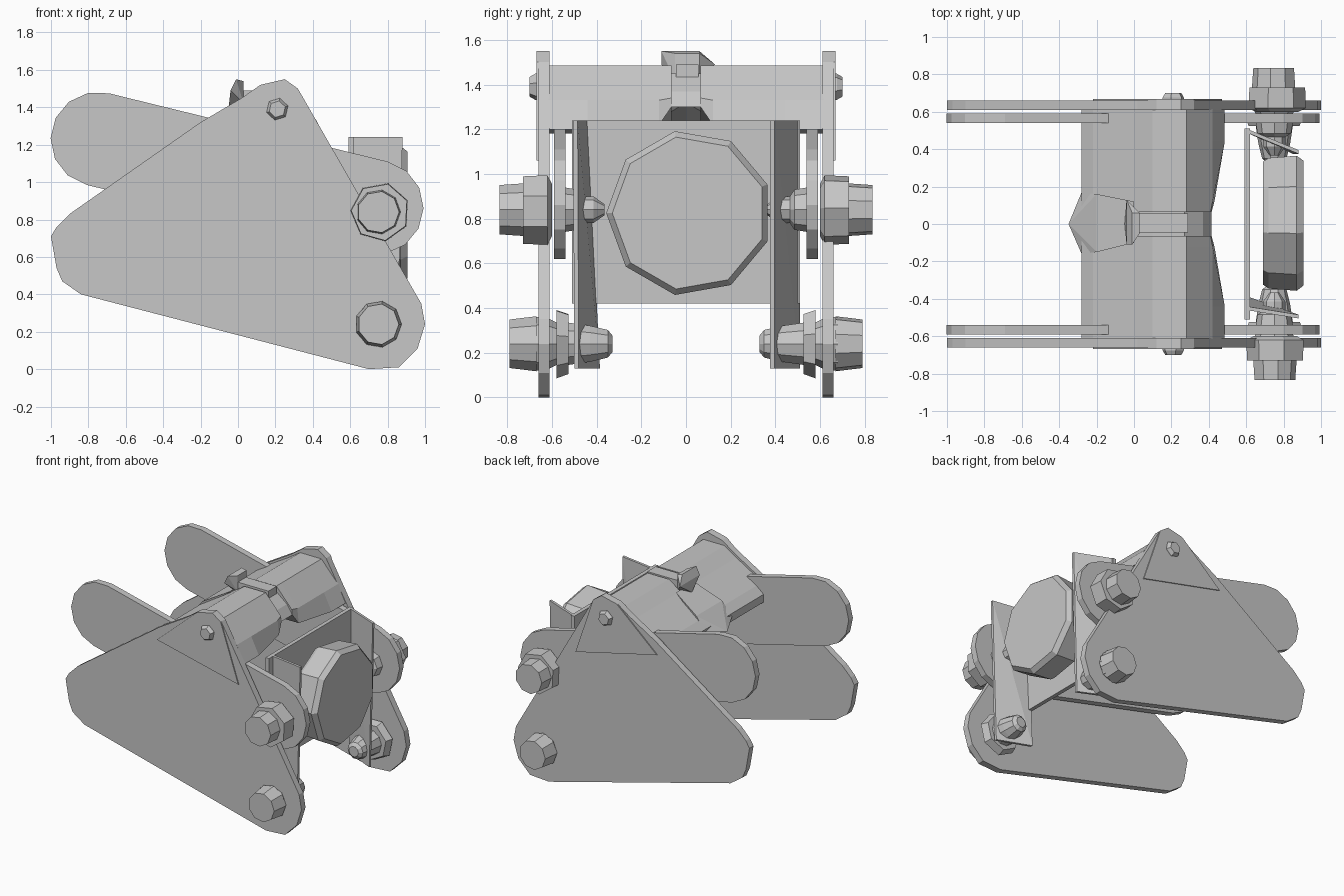
import bpy, bmesh, math
from mathutils import Vector, Matrix

if "Cube" in bpy.data.objects:
    bpy.data.objects.remove(bpy.data.objects["Cube"], do_unlink=True)

steel = bpy.data.materials.new("plain_grey")
steel.use_nodes = True
GREY = (0.57, 0.57, 0.57, 1)
steel.diffuse_color = GREY
steel.node_tree.nodes["Principled BSDF"].inputs["Base Color"].default_value = GREY


def finish(name, bm):
    bmesh.ops.recalc_face_normals(bm, faces=bm.faces[:])
    mesh = bpy.data.meshes.new(name)
    bm.to_mesh(mesh)
    bm.free()
    mesh.materials.append(steel)
    obj = bpy.data.objects.new(name, mesh)
    bpy.context.collection.objects.link(obj)
    return obj


def skin(name, loops):
    """Closed solid through matching rings of points."""
    bm = bmesh.new()
    rings = [[bm.verts.new(p) for p in loop] for loop in loops]
    bm.faces.new(rings[0])
    bm.faces.new(rings[-1])
    for a, b in zip(rings, rings[1:]):
        for i in range(len(a)):
            j = (i + 1) % len(a)
            bm.faces.new((a[i], a[j], b[j], b[i]))
    return finish(name, bm)


def loft(name, sections):
    """Solid through (y, x-z outline) sections."""
    return skin(name, [[(x, y, z) for x, z in outline] for y, outline in sections])


def plate(name, outline, y0, y1):
    return loft(name, [(y0, outline), (y1, outline)])


def lathe(name, origin, axis, rings, sides, turn=0.0):
    """Faceted solid of (distance, radius) rings along an axis."""
    rot = Vector(axis).to_track_quat("Z", "Y").to_matrix().to_4x4()
    place = Matrix.Translation(origin) @ rot
    angles = [turn + math.tau * i / sides for i in range(sides)]
    return skin(name, [[place @ Vector((r * math.cos(a), r * math.sin(a), d))
                        for a in angles] for d, r in rings])


def hull(name, points):
    bm = bmesh.new()
    for p in points:
        bm.verts.new(p)
    out = bmesh.ops.convex_hull(bm, input=bm.verts[:])
    inside = [v for v in out["geom_interior"] if isinstance(v, bmesh.types.BMVert)]
    bmesh.ops.delete(bm, geom=inside, context="VERTS")
    return finish(name, bm)


def capsule(ax, az, bx, bz, r, steps=7):
    """Outline of a round-ended bar."""
    base = math.atan2(bz - az, bx - ax)
    pts = []
    for cx, cz, start in ((bx, bz, base - math.pi / 2), (ax, az, base + math.pi / 2)):
        for i in range(steps + 1):
            t = start + math.pi * i / steps
            pts.append((cx + r * math.cos(t), cz + r * math.sin(t)))
    return pts


SIDE = [(-0.84, 0.4), (-0.94, 0.47), (-0.97, 0.54), (-1, 0.71), (-0.97, 0.76),
        (-0.9, 0.83), (-0.2, 1.32), (0.02, 1.45), (0.12, 1.52), (0.25, 1.55),
        (0.32, 1.5), (0.98, 0.35), (1, 0.24), (0.96, 0.11), (0.86, 0.01), (0.7, 0)]
COVER = [(-0.22, 1.22), (0.12, 1.52), (0.25, 1.55), (0.32, 1.5), (0.47, 1.06)]
# Housing section: shared rear, with a front that steps back toward the slot
REAR = [(0.1, 1.22), (-0.28, 1.18), (-0.28, 1.24), (-0.22, 1.29), (0, 1.42),
        (0.1, 1.485), (0.28, 1.485)]
OUTER = REAR + [(0.42, 1.33), (0.485, 1.2)]
MIDDLE = REAR + [(0.42, 1.33), (0.43, 1.22)]
SLOT = REAR + [(0.41, 1.34), (0.415, 1.3)]
CORE = [(-0.06, 1.3), (0, 1.4), (0.1, 1.45), (0.27, 1.45), (0.37, 1.37), (0.415, 1.3)]
BOLT_X = 0.75

for s, side in ((-1, "front"), (1, "back")):
    # Side plates, top covers and long links
    plate(side + "_side_plate", SIDE, s * 0.61, s * 0.66)
    plate(side + "_cover_plate", COVER, s * 0.655, s * 0.668)
    plate(side + "_link_arm", capsule(-0.75, 1.23, 0.74, 0.865, 0.252), s * 0.54, s * 0.59)
    # Half of the rounded crosswise housing
    loft(side + "_housing", [(s * 0.065, SLOT), (s * 0.12, MIDDLE),
                             (s * 0.44, OUTER), (s * 0.615, OUTER)])

    # Pivot pin near the top
    lathe(side + "_top_pin", (0.21, s * 0.64, 1.39), (0, s, 0),
          [(0, 0.06), (0.035, 0.06), (0.06, 0.045)], 6, 0.3)

    # Upper bolt with nut, inner spacer and tapered tip
    lathe(side + "_upper_bolt_head", (BOLT_X, s * 0.72, 0.84), (0, s, 0),
          [(0, 0.12), (0.115, 0.112)], 9)
    lathe(side + "_upper_nut", (BOLT_X + 0.01, s * 0.6, 0.84), (0, s, 0),
          [(0, 0.12), (0.02, 0.16), (0.13, 0.155)], 7, 0.4)
    lathe(side + "_upper_bolt_tip", (BOLT_X, s * 0.545, 0.84), (0, -s, 0),
          [(0, 0.1), (0.06, 0.09), (0.08, 0.06), (0.13, 0.06), (0.18, 0.025)], 8)

    # Lower bolt with washers and tapered tip
    lathe(side + "_lower_bolt_head", (BOLT_X, s * 0.67, 0.24), (0, s, 0),
          [(0, 0.125), (0.12, 0.11)], 9)
    lathe(side + "_lower_collar", (BOLT_X, s * 0.57, 0.24), (0, s, 0),
          [(0, 0.09), (0.06, 0.12), (0.11, 0.12)], 8)
    lathe(side + "_lower_washer", (BOLT_X, s * 0.525, 0.245), (0, s, 0),
          [(0, 0.14), (0.055, 0.16)], 7, 0.2)
    lathe(side + "_lower_bolt_tip", (BOLT_X, s * 0.53, 0.24), (0, -s, 0),
          [(0, 0.1), (0.1, 0.085), (0.18, 0.065), (0.2, 0.04)], 10)

# Bracket flanges, both slanting the same way at their free edge
THICK = 0.02
for name, top_in, top_out, foot_in, foot_out in (
        ("front_bracket_flange", -0.44, -0.485, -0.385, -0.48),
        ("back_bracket_flange", 0.51, 0.395, 0.51, 0.395)):
    hull(name, [(x, y + d, z) for x, y, z in (
        (0.6, top_in, 1.24), (0.88, top_out, 1.24),
        (0.6, foot_in, 0.13), (0.85, foot_out, 0.13)) for d in (0, -THICK)])

# Bracket back wall
hull("bracket_wall", [(x, y, z) for x in (0.59, 0.62)
                      for y in (-0.51, 0.51) for z in (0.42, 1.24)])

# Large faceted disc facing the end
lathe("faceted_disc", (0.62, 0.015, 0.825), (1, 0, 0),
      [(0.07, 0.34), (0.1, 0.36), (0.25, 0.372), (0.285, 0.345)], 9, 0.35)

# Central rear wedge, core, lever and its upright tip
hull("rear_wedge", [(-0.35, 0, 1.18), (-0.28, 0.17, 1.22), (-0.28, -0.16, 1.22),
                    (-0.2, 0.16, 1.32), (-0.2, -0.15, 1.32), (0, 0.12, 1.43),
                    (0, -0.1, 1.43), (0, 0, 1.32)])
plate("centre_core", CORE, -0.068, 0.068)
hull("lever_bar", [(x, y, z) for x, z0, z1 in ((0, 1.34, 1.49), (0.29, 1.36, 1.49))
                   for y in (-0.045, 0.055) for z in (z0, z1)])
hull("lever_tip", [(-0.04, -0.11, 1.49), (-0.04, 0.13, 1.49), (0.03, -0.05, 1.42),
                   (0.03, 0.06, 1.42), (-0.01, -0.11, 1.55), (-0.01, 0.06, 1.55),
                   (0.03, 0.06, 1.54), (0.03, -0.05, 1.54), (-0.05, 0, 1.4)])
